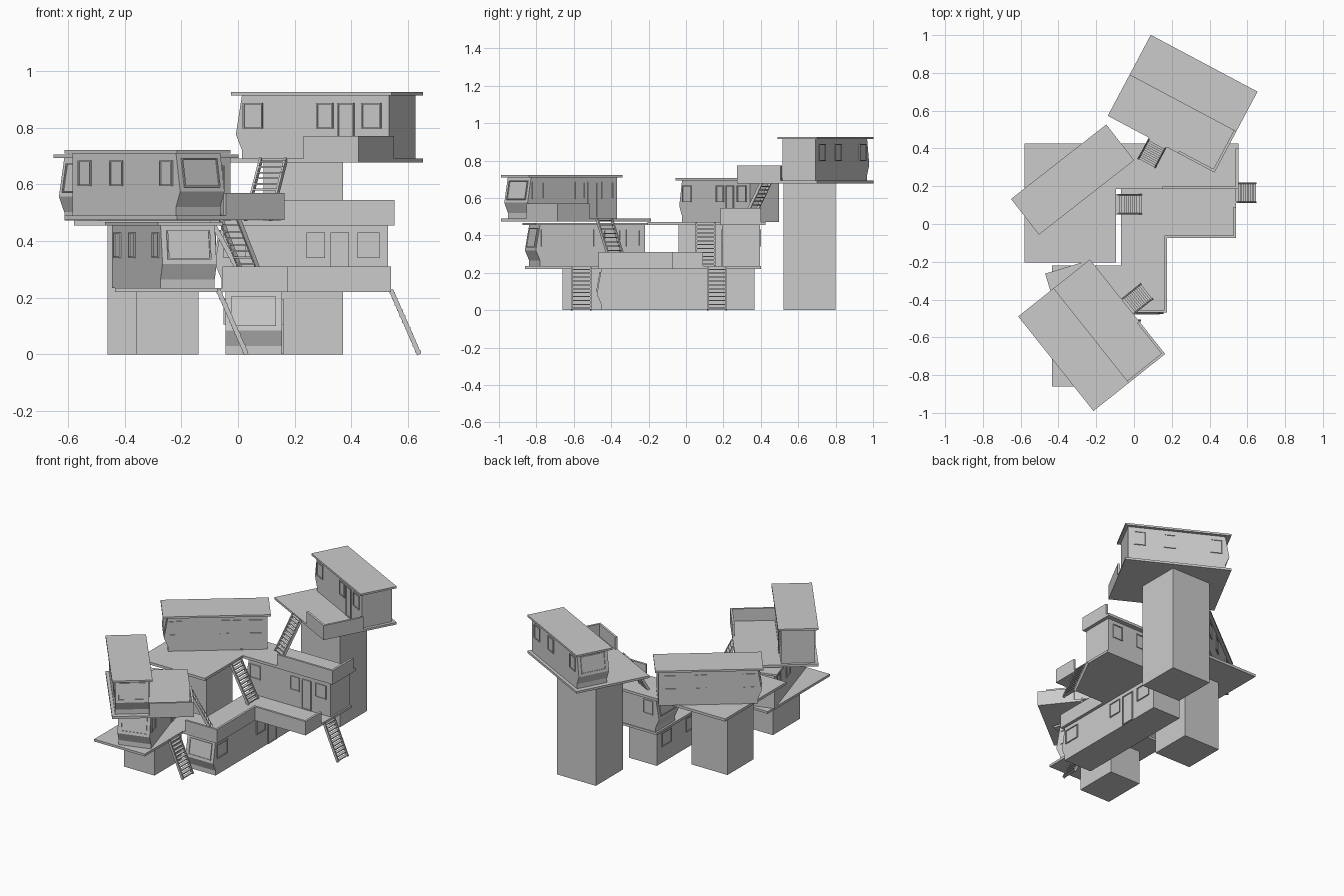
import bpy, bmesh
from math import radians, atan2, hypot
from mathutils import Matrix, Vector

if "Cube" in bpy.data.objects:
    bpy.data.objects.remove(bpy.data.objects["Cube"])


def frame(x, y, z, deg=0):
    return Matrix.Translation((x, y, z)) @ Matrix.Rotation(radians(deg), 4, 'Z')


def add_box(bm, lo, hi, m=Matrix()):
    lo, hi = Vector(lo), Vector(hi)
    mid, size = (lo + hi) / 2, hi - lo
    bmesh.ops.create_cube(bm, size=1, matrix=m @ Matrix.Translation(mid) @ Matrix.Diagonal((*size, 1)))


def finish(bm, name):
    bmesh.ops.recalc_face_normals(bm, faces=bm.faces)
    me = bpy.data.meshes.new(name)
    bm.to_mesh(me)
    bm.free()
    ob = bpy.data.objects.new(name, me)
    bpy.context.collection.objects.link(ob)
    return ob


def boxes(name, items, m=Matrix()):
    bm = bmesh.new()
    for lo, hi in items:
        add_box(bm, lo, hi, m)
    return finish(bm, name)


def framed_panel(bm, u0, u1, z0, z1, m, t=0.006):
    # panel on a wall in local xz, wall outside is -y: thin pane and raised frame
    f = 0.005
    add_box(bm, (u0, -0.001, z0), (u1, 0.002, z1), m)
    add_box(bm, (u0, -t, z0), (u0 + f, 0.002, z1), m)
    add_box(bm, (u1 - f, -t, z0), (u1, 0.002, z1), m)
    add_box(bm, (u0, -t, z0), (u1, 0.002, z0 + f), m)
    add_box(bm, (u0, -t, z1 - f), (u1, 0.002, z1), m)


def trailer(name, x, y, z, deg, h=0.22, length=0.6, roof=True):
    m = frame(x, y, z, deg)
    a, w = length / 2, 0.1
    # body: side profile with a bulging front end, extruded across the width
    prof = [(a, 0), (a, h), (-a + 0.012, h), (-a - 0.012, 0.085), (-a + 0.012, 0.03), (-a + 0.012, 0)]
    bm = bmesh.new()
    face = bm.faces.new([bm.verts.new(m @ Vector((px, -w, pz))) for px, pz in prof])
    ext = bmesh.ops.extrude_face_region(bm, geom=[face])
    shift = m.to_3x3() @ Vector((0, 2 * w, 0))
    bmesh.ops.translate(bm, vec=shift, verts=[v for v in ext['geom'] if isinstance(v, bmesh.types.BMVert)])
    finish(bm, name + "_body")
    # windows and door
    bm = bmesh.new()
    front = m @ Matrix.Translation((-a, -w, 0))
    back = m @ Matrix.Translation((a, w, 0)) @ Matrix.Rotation(radians(180), 4, 'Z')
    for u0, u1 in ((.03, .16), (.52, .63), (.82, .95)):
        framed_panel(bm, u0 * length, u1 * length, .105, .195, front)
    framed_panel(bm, .66 * length, .77 * length, .002, .195, front)
    for u0, u1 in ((.06, .18), (.36, .48), (.83, .95)):
        framed_panel(bm, u0 * length, u1 * length, .105, .195, back)
    tilt = atan2(0.024, h - 0.085)
    bay = (m @ Matrix.Translation((-a - 0.012, 0, 0.085)) @ Matrix.Rotation(tilt, 4, 'Y')
           @ Matrix.Rotation(radians(-90), 4, 'Z'))
    framed_panel(bm, -0.08, 0.08, .015, .12, bay)
    finish(bm, name + "_windows")
    if roof:
        boxes(name + "_roof", [((-a - .02, -.12, h), (a + .02, .12, h + .012))], m)
    return m


def stairs(name, m, drop, run=0.11, width=0.1, n=11):
    # descends along local +x from the origin
    bm = bmesh.new()
    slope = m @ Matrix.Rotation(atan2(drop, run), 4, 'Y')
    ln = hypot(drop, run)
    for s in (-1, 1):
        c = s * width / 2
        add_box(bm, (0, c - .004, -.008), (ln, c + .004, .008), slope)
    for i in range(n):
        t = (i + .5) / n
        add_box(bm, (run * t - .010, -width / 2, -drop * t - .003),
                (run * t + .010, width / 2, -drop * t + .003), m)
    finish(bm, name)


# foundations
boxes("low_foundation", [((-.36, -.66, 0), (-.14, -.38, .22))])
boxes("middle_tower", [((-.46, -.04, 0), (-.2, .23, .455))])
boxes("tall_tower", [((.09, .52, 0), (.37, .80, .68))])

# ground trailer and the first deck level
trailer("ground_trailer", .055, -.05, 0, 90, length=.83, roof=False)
boxes("first_deck", [((-.07, -.468, .22), (.175, -.075, .235)),
                     ((-.07, -.075, .22), (.54, .40, .235)),
                     ((-.435, -.86, .22), (-.07, -.22, .235))])
T = .014
boxes("first_parapet", [((-.055, -.468, .22), (.175, -.468 + T, .31)),
                        ((.175 - T, -.468, .22), (.175, -.075, .31)),
                        ((.175 - T, -.075, .22), (.54, -.075 + T, .31)),
                        ((.54 - T, -.075, .22), (.54, .09, .31))])

# second level: back trailer, L-shaped deck
trailer("second_trailer", .23, .295, .235, 0, roof=False)
boxes("second_deck", [((-.58, -.205, .455), (-.095, .425, .472)),
                      ((-.095, .185, .455), (.552, .425, .472))])
boxes("second_parapet", [((.15, .185, .455), (.552, .185 + T, .545)),
                         ((.552 - T, .185, .455), (.552, .40, .545))])

# left trailer stands on the second deck
trailer("left_trailer", -.325, .235, .472, 38, h=.222)

# stacked pair at the front
trailer("front_low_trailer", -.262, -.534, .235, 107)
m = trailer("front_high_trailer", -.32, -.665, .49, 128.5)
boxes("front_high_deck", [((-.32, -.365, -.015), (.32, .12, 0))], m)
boxes("front_high_parapet", [((-.32, -.365, -.005), (-.32 + T, -.1, .08)),
                             ((-.32, -.365, -.005), (-.1, -.365 + T, .08))], m)
stairs("front_high_stairs", m @ frame(.0, -.365, 0, -90), .25, .125)

# trailer on the tall tower
m = trailer("top_trailer", .315, .745, .692, -28, h=.222)
boxes("top_deck", [((-.32, -.365, -.014), (.32, .12, 0))], m)
boxes("top_parapet", [((.32 - T, -.365, -.005), (.32, -.1, .08)),
                      ((.10, -.365, -.005), (.32, -.365 + T, .08))], m)
stairs("top_stairs", m @ frame(-.02, -.365, 0, -90), .22, .12)

# axis-aligned stairs
stairs("right_stairs", frame(.54, .165, .228), .228, .1)
stairs("front_stairs", frame(-.07, -.56, .228), .228, .1)
stairs("middle_stairs", frame(-.09, .105, .465), .23, .125)
